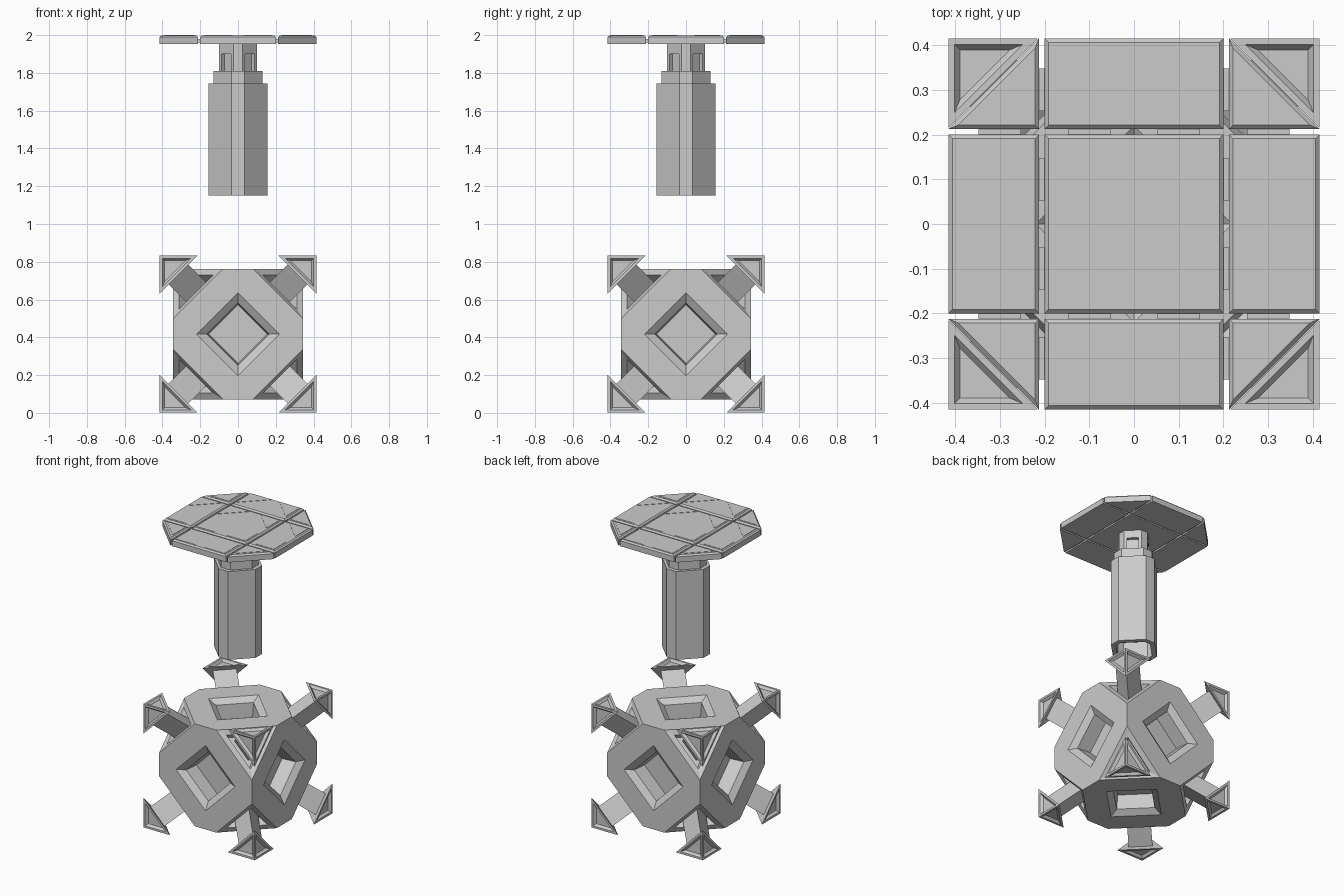
import bpy, bmesh
from math import sqrt
from itertools import product
from mathutils import Vector, Matrix

if "Cube" in bpy.data.objects:
    bpy.data.objects.remove(bpy.data.objects["Cube"])

CZ = 0.417  # height of the body centre


def finish(name, bm):
    bmesh.ops.recalc_face_normals(bm, faces=bm.faces[:])
    me = bpy.data.meshes.new(name)
    bm.to_mesh(me)
    bm.free()
    ob = bpy.data.objects.new(name, me)
    bpy.context.collection.objects.link(ob)
    return ob


def hull(bm, pts):
    vs = [bm.verts.new(p) for p in pts]
    bmesh.ops.convex_hull(bm, input=vs)
    bmesh.ops.dissolve_limit(bm, angle_limit=0.01, verts=bm.verts[:], edges=bm.edges[:])
    bmesh.ops.recalc_face_normals(bm, faces=bm.faces[:])


def loft(bm, rings, mat=Matrix()):
    """Closed solid through rings of 3D points."""
    rows = [[bm.verts.new(mat @ Vector(p)) for p in r] for r in rings]
    n = len(rows[0])
    for a, b in zip(rows, rows[1:]):
        for i in range(n):
            bm.faces.new((a[i], a[(i + 1) % n], b[(i + 1) % n], b[i]))
    bm.faces.new(rows[0][::-1])
    bm.faces.new(rows[-1])


def inset(bm, faces, t, d=0.0):
    bm.normal_update()
    bmesh.ops.inset_individual(bm, faces=faces, thickness=t, depth=d, use_even_offset=True)


def cut(ob, cutter):
    m = ob.modifiers.new("cut", 'BOOLEAN')
    m.object, m.operation, m.solver = cutter, 'DIFFERENCE', 'EXACT'
    bpy.context.view_layer.objects.active = ob
    bpy.ops.object.modifier_apply(modifier=m.name)
    bpy.data.objects.remove(cutter)


def octa(a, c, z):
    """Diamond with clipped points."""
    return [(a, -c, z), (a, c, z), (c, a, z), (-c, a, z),
            (-a, c, z), (-a, -c, z), (-c, -a, z), (c, -a, z)]


def diamond(r, z):
    return [(r, 0, z), (0, r, z), (-r, 0, z), (0, -r, z)]


signs = list(product((-1, 1), repeat=3))

# Body: truncated cube with recessed corner triangles
A, C = 0.345, 0.08
bm = bmesh.new()
pts = set()
for x, y, z in signs:
    pts |= {(x * A, y * A, z * C), (x * A, y * C, z * A), (x * C, y * A, z * A)}
hull(bm, pts)
tris = [f for f in bm.faces if len(f.verts) == 3]
inset(bm, tris, 0.035, -0.008)
inset(bm, tris, 0.008, -0.05)
body = finish("body", bm)

# Diamond pockets on the six faces
bm = bmesh.new()
for d in [(1, 0, 0), (-1, 0, 0), (0, 1, 0), (0, -1, 0), (0, 0, 1), (0, 0, -1)]:
    q = Vector(d).to_track_quat('Z', 'Y').to_matrix().to_4x4()
    loft(bm, [diamond(0.155, 0.22), diamond(0.165, 0.315),
              diamond(0.22, A), diamond(0.22, A + 0.03)], q)
cut(body, finish("pocket_cutter", bm))
body.location.z = CZ

# Corner arms and pyramid tips
H, LEG = 0.415, 0.2
for k, s in enumerate(signs):
    s = Vector(s)
    u = s.normalized()
    axes = [Vector([s[i] if i == j else 0 for j in range(3)]) for i in range(3)]
    bm = bmesh.new()
    hull(bm, [u * t + 0.085 * (u * u.dot(e) - e).normalized()
              for t in (0.37, 0.61) for e in axes])
    finish(f"arm_{k + 1}", bm).location.z = CZ

    bm = bmesh.new()
    hull(bm, [s * H] + [s * H - e * LEG for e in axes])
    bm.normal_update()
    sides = [f for f in bm.faces if max(abs(c) for c in f.normal) > 0.9]
    inset(bm, sides, 0.014)
    inset(bm, sides, 0.012, -0.016)
    finish(f"tip_{k + 1}", bm).location.z = CZ

# Column, hollow at its foot, with a stepped collar
bm = bmesh.new()
loft(bm, [octa(0.155, 0.035, 1.15), octa(0.155, 0.035, 1.745)])
bm.normal_update()
foot = [f for f in bm.faces if f.normal.z < -0.9]
inset(bm, foot, 0.03)
inset(bm, foot, 0.0, -0.12)
finish("column", bm)
bm = bmesh.new()
loft(bm, [octa(0.13, 0.035, 1.74), octa(0.13, 0.035, 1.81)])
finish("collar", bm)

# Neck with a niche in each slanted side
bm = bmesh.new()
loft(bm, [octa(0.1, 0.025, 1.80), octa(0.1, 0.025, 1.955)])
neck = finish("neck", bm)
bm = bmesh.new()
for i in range(4):
    rot = Matrix.Rotation((i + 0.5) * 1.5707963, 4, 'Z')
    box = [(0.065, -0.036), (0.12, -0.036), (0.12, 0.036), (0.065, 0.036)]
    loft(bm, [[(x, y, z) for x, y in box] for z in (1.805, 1.9)], rot)
cut(neck, finish("niche_cutter", bm))


# Top plate: nine bevelled tiles with thin raised panels
def slab(name, poly, z0, z1, bevel):
    bm = bmesh.new()
    loft(bm, [[(x, y, z) for x, y in poly] for z in (z0, z1)])
    bmesh.ops.recalc_face_normals(bm, faces=bm.faces[:])
    if bevel:
        bm.normal_update()
        inset(bm, [f for f in bm.faces if f.normal.z > 0.9], bevel, bevel)
    return finish(name, bm)


def rect(x0, x1, y0, y1):
    return [(x0, y0), (x1, y0), (x1, y1), (x0, y1)]


def corner_tri(x, y, sx, sy, leg):
    return [(x, y), (x - sx * leg, y), (x, y - sy * leg)]


TOP, B = 1.998, 0.009
I, G, O = 0.2, 0.212, 0.415
slab("centre_tile", rect(-I, I, -I, I), 1.952, TOP - B, B)
for sx, sy in product((-1, 1), repeat=2):
    slab("centre_panel", corner_tri(sx * 0.18, sy * 0.18, sx, sy, 0.135), 1.99, 2.0, 0)
    tri = [(sx * G, sy * G), (sx * O, sy * G), (sx * G, sy * O)]
    slab("corner_tile", tri, 1.952, TOP - B, B)
    slab("corner_panel", [(sx * 0.232, sy * 0.232), (sx * 0.364, sy * 0.232),
                          (sx * 0.232, sy * 0.364)], 1.99, 2.0, 0)
    slab("side_panel_x", corner_tri(sx * 0.393, sy * 0.18, sx, sy, 0.135), 1.99, 2.0, 0)
    slab("side_panel_y", corner_tri(sx * 0.18, sy * 0.4, sx, sy, 0.15), 1.99, 2.0, 0)
for s in (-1, 1):
    lo, hi = sorted((s * G, s * O))
    slab("side_tile_x", rect(lo, hi, -I, I), 1.952, TOP - B, B)
    slab("side_tile_y", rect(-I, I, lo, hi), 1.952, TOP - B, B)

# Connectors bridging the gaps between tiles
for s, c in product((-1, 1), (-0.3, -0.1, 0.1, 0.3)):
    lo, hi = sorted((s * 0.19, s * 0.222))
    w = 0.047
    slab("connector_x", rect(lo, hi, c - w, c + w), 1.96, 1.98, 0)
    slab("connector_y", rect(c - w, c + w, lo, hi), 1.96, 1.98, 0)
